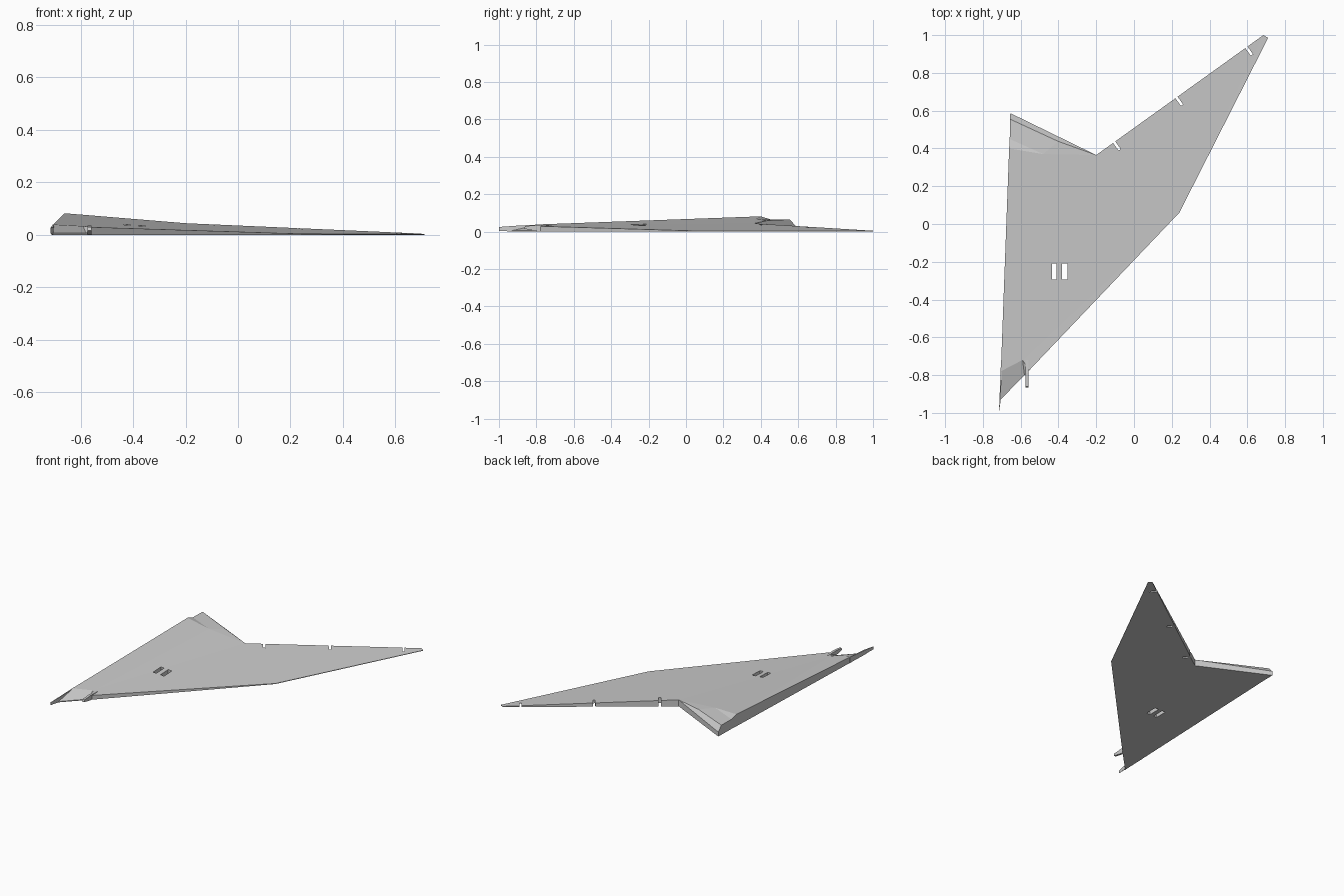
import bpy, bmesh
from mathutils import Vector

cube = bpy.data.objects.get("Cube")
if cube:
    bpy.data.objects.remove(cube, do_unlink=True)

grey = bpy.data.materials.new("light grey")
grey.use_nodes = True
COL = (0.6, 0.6, 0.6, 1)
grey.diffuse_color = COL
grey.node_tree.nodes["Principled BSDF"].inputs["Base Color"].default_value = COL


def finish(name, bm):
    bmesh.ops.triangulate(bm, faces=[f for f in bm.faces if len(f.verts) > 4])
    bmesh.ops.recalc_face_normals(bm, faces=bm.faces)
    me = bpy.data.meshes.new(name)
    bm.to_mesh(me)
    bm.free()
    ob = bpy.data.objects.new(name, me)
    bpy.context.collection.objects.link(ob)
    me.materials.append(grey)
    return ob


def prism(name, points, offset):
    """Extrude a closed outline along an offset."""
    bm = bmesh.new()
    face = bm.faces.new([bm.verts.new(p) for p in points])
    ext = bmesh.ops.extrude_face_region(bm, geom=[face])
    moved = [v for v in ext["geom"] if isinstance(v, bmesh.types.BMVert)]
    bmesh.ops.translate(bm, verts=moved, vec=offset)
    return finish(name, bm)


# Wing panel: outline with top heights, counter-clockwise from the nose
outline = {
    "nose": (-0.711, -0.935, 0.006), "lead_in": (-0.58, -0.80, 0.006),
    "lead": (-0.555, -0.775, 0.029), "kink": (0.24, 0.06, 0.004),
    "tip": (0.71, 0.985, 0.003), "tip_back": (0.685, 1.0, 0.005),
    "notch": (-0.2, 0.365, 0.044), "trail": (-0.655, 0.587, 0.03),
    "root4": (-0.656, 0.555, 0.065), "root3": (-0.658, 0.45, 0.066),
    "root2": (-0.661, 0.40, 0.082), "root1": (-0.705, -0.78, 0.039),
}
inner = {"bend": (-0.40, 0.437, 0.060), "dip": (-0.48, 0.37, 0.067),
         "brow": (-0.59, -0.72, 0.033)}
top_faces = [
    "brow lead kink tip tip_back notch bend dip root2 root1",
    "notch trail root4 bend", "root4 root3 dip bend", "root3 root2 dip",
    "nose lead_in brow root1", "lead_in lead brow",
]
bm = bmesh.new()
top = {k: bm.verts.new(p) for k, p in {**outline, **inner}.items()}
low = [bm.verts.new((p[0], p[1], 0)) for p in outline.values()]
for names in top_faces:
    bm.faces.new([top[n] for n in names.split()])
keys = list(outline)
for i, k in enumerate(keys):
    j = (i + 1) % len(keys)
    bm.faces.new([low[i], low[j], top[keys[j]], top[k]])
bm.faces.new(low[::-1])
wing = finish("wing_panel", bm)

# Cutters: two access holes and three slots in the outer trailing edge
cutters = []
for x0, x1 in ((-0.435, -0.41), (-0.38, -0.352)):
    pts = [(x0, -0.295, -0.1), (x1, -0.295, -0.1), (x1, -0.21, -0.1), (x0, -0.21, -0.1)]
    cutters.append(prism("hole_cutter", pts, (0, 0, 0.4)))
a, b = Vector(outline["notch"]), Vector(outline["tip_back"])
along = Vector((b.x - a.x, b.y - a.y, 0)).normalized()
inward = Vector((along.y, -along.x, 0))
for x in (-0.105, 0.225, 0.595):
    c = Vector((x, a.y + (x - a.x) * along.y / along.x, -0.1))
    w = along * 0.007
    pts = [c - w - inward * 0.03, c + w - inward * 0.03,
           c + w + inward * 0.05, c - w + inward * 0.05]
    cutters.append(prism("slot_cutter", pts, (0, 0, 0.4)))

bpy.context.view_layer.objects.active = wing
for cut in cutters:
    cut.hide_render = True
    mod = wing.modifiers.new("cut", "BOOLEAN")
    mod.operation, mod.solver, mod.object = "DIFFERENCE", "EXACT", cut
    bpy.ops.object.modifier_apply(modifier=mod.name)
    bpy.data.objects.remove(cut, do_unlink=True)

# Thin spur plate at the front of the root edge
bm = bmesh.new()
plan = [(-0.715, -1.0, 0.005, 0.025), (-0.704, -0.92, 0.0, 0.031),
        (-0.701, -0.76, 0.0, 0.0395), (-0.7055, -0.76, 0.0, 0.0395)]
lo = [bm.verts.new((x, y, z)) for x, y, z, _ in plan]
hi = [bm.verts.new((x, y, z)) for x, y, _, z in plan]
bm.faces.new(lo[::-1])
bm.faces.new(hi)
for i in range(4):
    j = (i + 1) % 4
    bm.faces.new([lo[i], lo[j], hi[j], hi[i]])
finish("nose_spur", bm)

# Small fin projecting from the leading edge
side = [(-0.865, 0.016), (-0.79, 0.001), (-0.73, 0.001),
        (-0.72, 0.033), (-0.79, 0.035), (-0.86, 0.03)]
prism("leading_edge_fin", [(-0.574, y, z) for y, z in side], (0.016, 0, 0))
